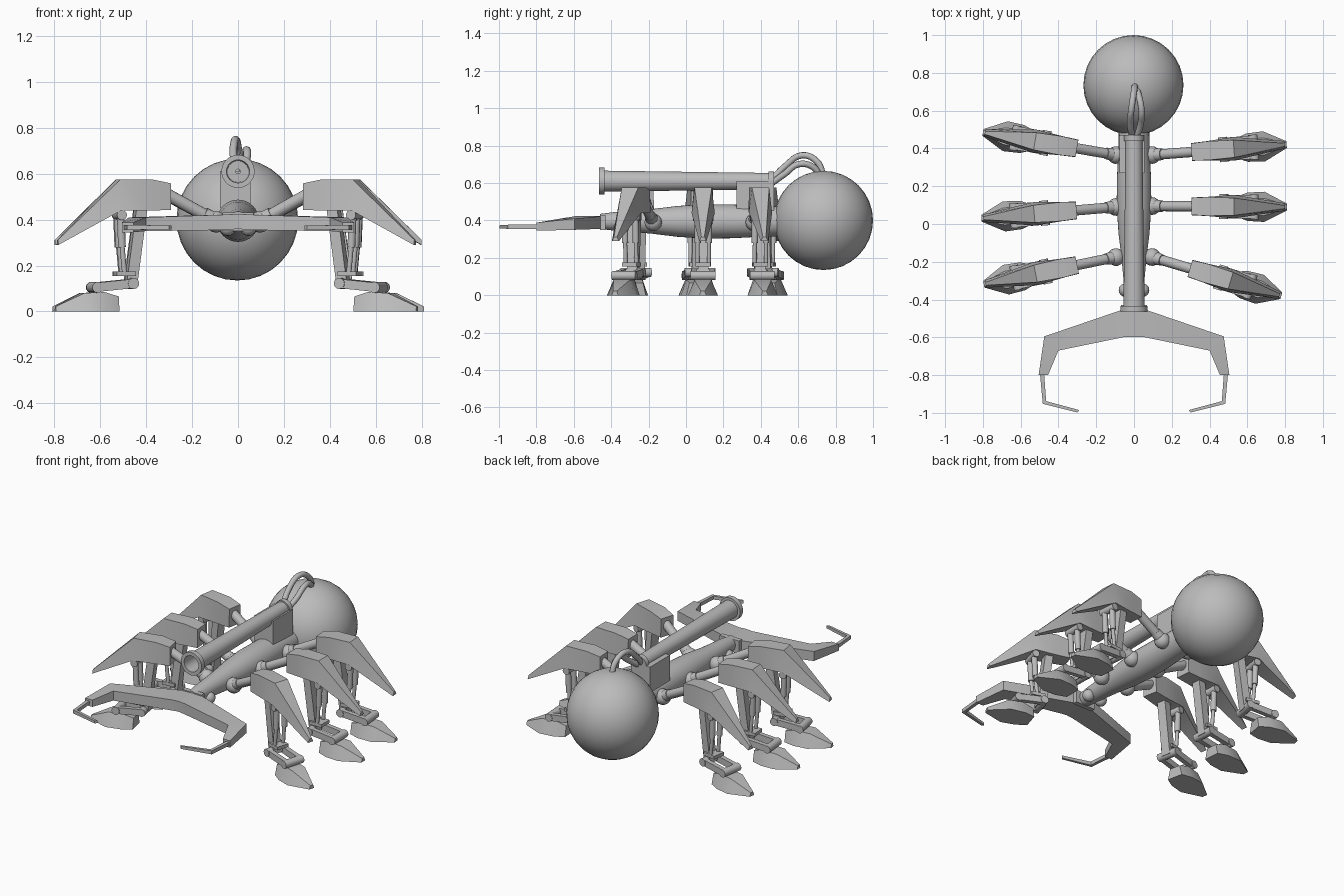
import bpy, bmesh, math
from mathutils import Vector, Matrix

cube = bpy.data.objects.get("Cube")
if cube:
    bpy.data.objects.remove(cube, do_unlink=True)

grey = bpy.data.materials.new("plain_grey")
grey.use_nodes = True
COLOUR = (0.5, 0.5, 0.5, 1)
grey.diffuse_color = COLOUR
grey.node_tree.nodes["Principled BSDF"].inputs["Base Color"].default_value = COLOUR
parts = []


def finish(name, bm, frame=None):
    """Turn a bmesh into a named grey object."""
    if frame:
        bm.transform(frame)
    bmesh.ops.recalc_face_normals(bm, faces=bm.faces)
    mesh = bpy.data.meshes.new(name)
    bm.to_mesh(mesh)
    bm.free()
    mesh.materials.append(grey)
    ob = bpy.data.objects.new(name, mesh)
    bpy.context.collection.objects.link(ob)
    parts.append(ob)
    return ob


def loft(name, rings, frame=None, closed=False):
    """Skin a list of point rings, capping the ends unless closed into a loop."""
    bm = bmesh.new()
    rows = [[bm.verts.new(p) for p in ring] for ring in rings]
    n = len(rows[0])
    pairs = list(zip(rows, rows[1:]))
    if closed:
        pairs.append((rows[-1], rows[0]))
    for a, b in pairs:
        for i in range(n):
            j = (i + 1) % n
            bm.faces.new((a[i], a[j], b[j], b[i]))
    if not closed:
        bm.faces.new(rows[0])
        bm.faces.new(rows[-1])
    return finish(name, bm, frame)


def lathe(name, profile, z, closed=False, sides=32):
    """Revolve (y, radius) points about a lengthwise axis at height z."""
    angles = [2 * math.pi * i / sides for i in range(sides)]
    loft(name, [[(r * math.cos(a), y, z + r * math.sin(a)) for a in angles]
                for y, r in profile], closed=closed)


def rod(name, a, b, r, frame=None, r2=None, sides=16):
    a, b = Vector(a), Vector(b)
    bm = bmesh.new()
    bmesh.ops.create_cone(bm, cap_ends=True, segments=sides, radius1=r,
                          radius2=r if r2 is None else r2, depth=(b - a).length)
    turn = (b - a).to_track_quat('Z', 'Y').to_matrix().to_4x4()
    bm.transform(Matrix.Translation((a + b) / 2) @ turn)
    finish(name, bm, frame)


def ball(name, centre, r, frame=None, sides=16):
    bm = bmesh.new()
    bmesh.ops.create_uvsphere(bm, u_segments=sides, v_segments=sides // 2, radius=r)
    bm.transform(Matrix.Translation(centre))
    finish(name, bm, frame)


def box(name, lo, hi, frame=None):
    rings = [[(lo[0], lo[1], z), (hi[0], lo[1], z), (hi[0], hi[1], z), (lo[0], hi[1], z)]
             for z in (lo[2], hi[2])]
    loft(name, rings, frame)


def shell(name, stations, frame):
    """Tapered block from (out, bottom, top, half width below, half width above)."""
    loft(name, [[(u, -wb, lo), (u, wb, lo), (u, wt, hi), (u, -wt, hi)]
                for u, lo, hi, wb, wt in stations], frame)


# Body, rear globe and front neck
ball("rear_globe", (-0.003, 0.735, 0.4), 0.265, sides=32)
lathe("body", [(-0.46, .04), (-0.38, .05), (-0.28, .057), (-0.18, .066), (-0.05, .082),
               (0.1, .092), (0.25, .09), (0.38, .083), (0.52, .08)], 0.395)
for s, side in ((1, "left"), (-1, "right")):
    ball(side + "_eye", (s * 0.045, -0.35, 0.365), 0.036)

# Top tube with a flared, open mouth and a rear collar
lathe("top_tube", [(-0.465, .072), (-0.435, .072), (-0.435, .056), (0.44, .044),
                   (0.44, .052), (0.47, .052), (0.47, .01), (-0.2, .01),
                   (-0.2, .046), (-0.465, .05)], 0.61, closed=True)
box("tube_mount", (-0.078, 0.27, 0.45), (0.055, 0.47, 0.612))

# Cables from the tube to the globe
for name, pts in (
        ("tall_cable", [(-.01, .46, .62), (-.02, .53, .69), (-.012, .62, .748),
                        (0, .70, .715), (.005, .735, .64)]),
        ("low_cable", [(.015, .46, .60), (.035, .53, .65), (.04, .60, .7),
                       (.025, .68, .685), (.01, .72, .63)])):
    curve = bpy.data.curves.new(name, 'CURVE')
    curve.dimensions = '3D'
    curve.bevel_depth = 0.017
    curve.bevel_resolution = 3
    curve.resolution_u = 6
    spline = curve.splines.new('BEZIER')
    spline.bezier_points.add(len(pts) - 1)
    for bp, co in zip(spline.bezier_points, pts):
        bp.co = co
        bp.handle_left_type = bp.handle_right_type = 'AUTO'
    curve.materials.append(grey)
    bpy.context.collection.objects.link(bpy.data.objects.new(name, curve))

# Jaws: a flat bent plate each side, ending in a thin hooked blade
JAW = [((0, -.455), (0, -.597), .36, .425), ((.065, -.455), (.045, -.597), .355, .422),
       ((.475, -.595), (.40, -.67), .35, .41), ((.505, -.8), (.455, -.8), .345, .388)]
HOOK = [((.498, -.79), (.476, -.79), .355, .377), ((.483, -.952), (.465, -.938), .355, .377),
        ((.30, -.998), (.29, -.985), .358, .374)]
for s, side in ((1, "left"), (-1, "right")):
    for part, path in (("jaw", JAW), ("jaw_hook", HOOK)):
        loft(side + "_" + part, [[(s * a[0], a[1], lo), (s * b[0], b[1], lo),
                                  (s * b[0], b[1], hi), (s * a[0], a[1], hi)]
                                 for a, b, lo, hi in path])
box("jaw_block", (-0.068, -0.46, 0.35), (0.068, -0.43, 0.43))


def leg(name, side, hip_y, tip_x, tip_y):
    """One leg, drawn pointing along +x and then swung about its hip."""
    hip_x = 0.095
    heading = math.atan2(tip_y - hip_y, tip_x - side * hip_x)
    f = (Matrix.Translation((side * hip_x, hip_y, 0)) @ Matrix.Rotation(heading, 4, 'Z')
         @ Matrix.Translation((-hip_x, 0, 0)))
    # Hip and thigh
    ball(name + "_hip", (0.095, 0, 0.39), 0.047, f)
    rod(name + "_hip_collar", (0.10, 0, 0.395), (0.15, 0, 0.425), 0.036, f, 0.03)
    rod(name + "_thigh", (0.1, 0, 0.395), (0.36, 0, 0.535), 0.027, f)
    # Armour over the knee
    shell(name + "_armour", [(.305, .442, .558, .047, .045), (.39, .44, .575, .051, .05),
                             (.53, .44, .575, .062, .046), (.8, .29, .312, .02, .008)], f)
    # Shin and piston
    loft(name + "_shin", [[(u, -.028, z), (u + .048, -.028, z), (u + .048, .028, z),
                           (u, .028, z)] for u, z in ((.452, .11), (.405, .46))], f)
    for v in (-.03, .03):
        rod(name + "_piston_sleeve", (.527, v, .45), (.52, v, .28), .017, f)
        rod(name + "_piston_rod", (.52, v, .29), (.508, v, .16), .011, f)
    rod(name + "_knee_pin", (.525, -.055, .42), (.525, .055, .42), .022, f)
    box(name + "_piston_foot", (.46, -.04, .155), (.545, .04, .175), f)
    # Ankle links
    for v in (-.048, .048):
        loft(name + "_ankle_link", [[(u, v - .014, z - .02), (u, v + .014, z - .02),
                                     (u, v + .014, z + .02), (u, v - .014, z + .02)]
                                    for u, z in ((.47, .122), (.64, .105))], f)
    rod(name + "_ankle_pin", (.475, -.066, .122), (.475, .066, .122), .024, f)
    rod(name + "_foot_pin", (.635, -.066, .105), (.635, .066, .105), .024, f)
    # Foot
    shell(name + "_foot", [(.535, 0, .065, .05, .035), (.60, 0, .085, .075, .045),
                           (.69, 0, .08, .08, .045), (.81, 0, .022, .018, .01)], f)


leg("left_front_leg", 1, -0.175, 0.78, -0.38)
leg("left_middle_leg", 1, 0.095, 0.805, 0.09)
leg("left_back_leg", 1, 0.365, 0.803, 0.42)
leg("right_front_leg", -1, -0.175, -0.80, -0.32)
leg("right_middle_leg", -1, 0.09, -0.808, 0.03)
leg("right_back_leg", -1, 0.365, -0.80, 0.485)

# Smooth the round parts and keep edges sharp
bpy.ops.object.select_all(action='DESELECT')
for ob in parts:
    ob.select_set(True)
bpy.context.view_layer.objects.active = parts[0]
bpy.ops.object.shade_smooth_by_angle(angle=math.radians(30))
